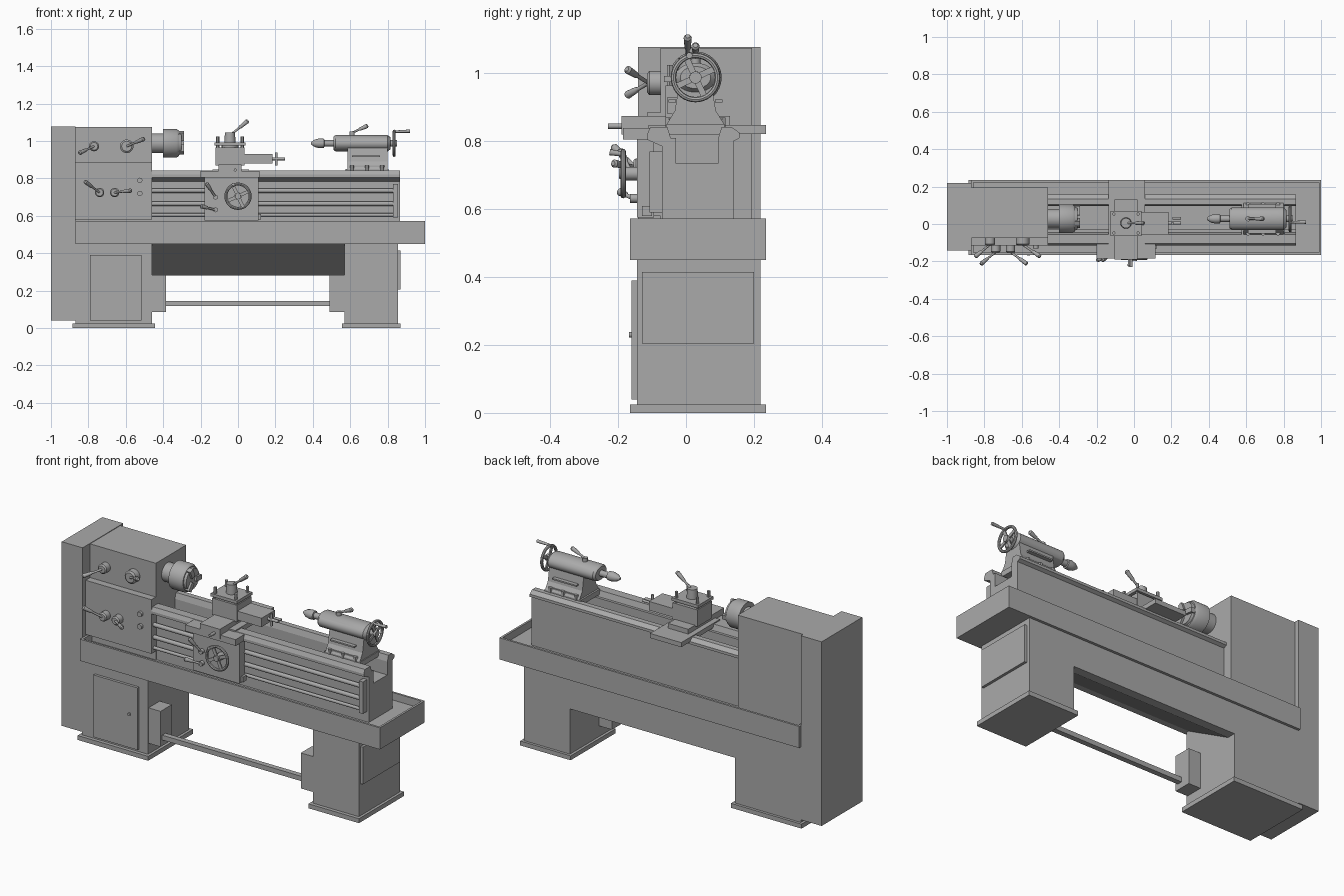
import bpy, bmesh, math
from mathutils import Vector, Matrix

if "Cube" in bpy.data.objects:
    bpy.data.objects.remove(bpy.data.objects["Cube"])

grey = bpy.data.materials.new("machine_grey")
grey.use_nodes = True
grey.diffuse_color = (0.4, 0.4, 0.4, 1)
grey.node_tree.nodes["Principled BSDF"].inputs["Base Color"].default_value = (0.4, 0.4, 0.4, 1)


def finish(name, bm, smooth=False):
    bmesh.ops.recalc_face_normals(bm, faces=bm.faces)
    mesh = bpy.data.meshes.new(name)
    bm.to_mesh(mesh)
    bm.free()
    mesh.materials.append(grey)
    ob = bpy.data.objects.new(name, mesh)
    bpy.context.collection.objects.link(ob)
    if smooth:
        bpy.ops.object.select_all(action='DESELECT')
        ob.select_set(True)
        bpy.context.view_layer.objects.active = ob
        bpy.ops.object.shade_smooth_by_angle(angle=math.radians(35))
    return ob


def box(name, x, y, z):
    bm = bmesh.new()
    bmesh.ops.create_cube(bm, size=1)
    for v in bm.verts:
        for i, r in enumerate((x, y, z)):
            v.co[i] = r[0] if v.co[i] < 0 else r[1]
    return finish(name, bm)


def extrude_x(name, x0, x1, profile):
    """Extrude a (y, z) outline along x."""
    bm = bmesh.new()
    face = bm.faces.new([bm.verts.new((x0, y, z)) for y, z in profile])
    moved = bmesh.ops.extrude_face_region(bm, geom=[face])["geom"]
    for v in moved:
        if isinstance(v, bmesh.types.BMVert):
            v.co.x = x1
    return finish(name, bm)


def lathe(name, start, axis, rings, sides=32, squash=1):
    """Turn (distance, radius) rings about an axis; squash scales world z."""
    bm = bmesh.new()
    turn = Vector(axis).to_track_quat('Z', 'Y')
    loops = []
    for d, r in rings:
        loop = []
        for i in range(sides):
            a = math.tau * i / sides
            co = turn @ Vector((r * math.cos(a), r * math.sin(a), d))
            co.z *= squash
            loop.append(bm.verts.new(co + Vector(start)))
        loops.append(loop)
    for a, b in zip(loops, loops[1:]):
        for i in range(sides):
            j = (i + 1) % sides
            bm.faces.new((a[i], a[j], b[j], b[i]))
    bm.faces.new(loops[0])
    bm.faces.new(loops[-1])
    return finish(name, bm, True)


def rod(name, a, b, r0, r1=None, sides=16):
    d = Vector(b) - Vector(a)
    return lathe(name, a, d, [(0, r0), (d.length, r1 or r0)], sides)


def lever(name, a, b):
    """Thin shaft ending in a thicker rounded grip."""
    d = Vector(b) - Vector(a)
    n = d.length
    lathe(name, a, d, [(0, .006), (n * .5, .006), (n * .55, .009), (n * .94, .012), (n, .007)], 14)


def handwheel(name, centre, axis, radius):
    """Rim, four spokes and hub."""
    bm = bmesh.new()
    grid = []
    for i in range(36):
        a = math.tau * i / 36
        grid.append([bm.verts.new((
            (radius - .008 + .008 * math.cos(t)) * math.cos(a),
            (radius - .008 + .008 * math.cos(t)) * math.sin(a),
            .008 * math.sin(t))) for t in [math.tau * k / 8 for k in range(8)]])
    for i in range(36):
        for k in range(8):
            p, q, m = grid[i], grid[(i + 1) % 36], (k + 1) % 8
            bm.faces.new((p[k], q[k], q[m], p[m]))
    for i in range(2):
        spin = Matrix.Rotation(math.radians(25 + 90 * i), 4, 'Z')
        bmesh.ops.create_cube(bm, size=1, matrix=spin @ Matrix.Diagonal((2 * radius - .016, .018, .007, 1)))
    bmesh.ops.create_cone(bm, cap_ends=True, segments=20, radius1=.018, radius2=.015, depth=.025)
    ob = finish(name, bm, True)
    ob.matrix_world = Matrix.Translation(centre) @ Vector(axis).to_track_quat('Z', 'Y').to_matrix().to_4x4()


# Cabinet legs, base plates and middle panel
for side, x0, x1 in (("left", .57, .855), ("right", -.87, -.46)):
    box(side + "_leg", (x0, x1), (-.145, .22), (.02, .455))
    box(side + "_base_plate", (x0 - .015, x1 + .015), (-.165, .235), (0, .025))
extrude_x("middle_panel", -.46, .57, [(-.14, .455), (.22, .455), (.22, .28), (.17, .28)])
box("cabinet_door", (-.79, -.515), (-.16, -.14), (.04, .39))
rod("door_knob", (-.565, -.158, .23), (-.565, -.168, .23), .008)
box("end_panel", (.85, .87), (-.13, .2), (.205, .415))

# Foot brake
box("right_brake_box", (-.46, -.385), (-.14, -.04), (.085, .285))
box("left_brake_box", (.49, .57), (-.14, -.04), (.085, .285))
box("brake_bar", (-.39, .495), (-.125, -.095), (.118, .145))

# Chip tray with raised rim
box("tray_base", (-.87, 1), (-.165, .235), (.45, .53))
for name, x, y in (("front", (-.87, 1), (-.165, -.153)), ("back", (-.87, 1), (.223, .235)),
                   ("left", (.988, 1), (-.155, .225)), ("right", (-.87, -.858), (-.155, .225))):
    box("tray_rim_" + name, x, y, (.52, .572))

# Headstock and gear cover
box("gear_cover", (-1, -.87), (-.142, .22), (.04, 1.078))
box("headstock", (-.875, -.46), (-.075, .195), (.53, 1.075))
box("gearbox", (-.87, -.46), (-.115, 0), (.58, .885))

# Bed body with central channel, and the overhanging ways
extrude_x("bed", -.465, .865, [(-.07, .53), (.14, .53), (.14, .8), (.158, .81), (.158, .825),
          (.135, .842), (.105, .842), (.095, .81), (.095, .735), (-.03, .735), (-.03, .81),
          (-.045, .81), (-.055, .842), (-.105, .842), (-.115, .82), (-.115, .805), (-.07, .785)])
for name, z, r in (("lead_screw", .735, .012), ("feed_rod", .665, .012), ("control_rod", .605, .009)):
    rod(name, (-.46, -.09, z), (.84, -.09, z), r)
box("rod_bracket", (.83, .855), (-.108, -.065), (.59, .77))

# Saddle and apron
box("apron", (-.18, .11), (-.145, -.095), (.575, .815))
box("apron_lug", (.105, .122), (-.13, -.1), (.58, .61))
for side, x in (("right", (-.2, -.1)), ("left", (.02, .115))):
    box(side + "_saddle_shelf", x, (-.185, -.07), (.805, .84))
box("saddle_shelf_floor", (-.18, .11), (-.185, -.07), (.805, .82))
box("saddle_bridge", (-.135, .06), (-.11, .235), (.822, .848))
box("cross_slide", (-.105, .02), (-.19, .13), (.82, .875))
rod("cross_feed_shaft", (-.015, -.185, .845), (-.015, -.23, .845), .008)
handwheel("apron_handwheel", (0, -.185, .705), (0, -1, 0), .073)
rod("apron_hub", (0, -.14, .705), (0, -.19, .705), .02)
rod("apron_wheel_grip", (-.025, -.185, .762), (-.025, -.225, .768), .007, .009)
for name, a, b in (("feed", (-.12, .7), (-.17, .775)), ("half_nut", (-.12, .632), (-.2, .652))):
    rod(name + "_boss", (a[0], -.14, a[1]), (a[0], -.165, a[1]), .013)
    lever(name + "_lever", (a[0], -.158, a[1]), (b[0], -.195, b[1]))

# Compound slide and tool post
box("compound_base", (-.12, .035), (-.06, .07), (.87, .965))
box("compound_slide", (.03, .185), (-.055, .065), (.88, .93))
rod("compound_screw", (.18, .005, .905), (.25, .005, .905), .008)
rod("compound_crank", (.205, .005, .87), (.205, .005, .94), .007)
rod("compound_grip", (.205, .03, .905), (.25, .03, .905), .007)
rod("tool_post_neck", (-.043, .005, .96), (-.043, .005, .98), .045)
box("tool_post_plate", (-.125, .04), (-.065, .07), (.975, .992))
for x in (-.108, .022):
    for y in (-.048, .053):
        rod("tool_bolt", (x, y, .96), (x, y, 1.025), .009, sides=6)
rod("tool_post_hub", (-.043, .005, .99), (-.043, .005, 1.045), .03, .027)
lever("tool_post_lever", (-.043, .005, 1.03), (.055, .005, 1.11))

# Spindle and chuck with three jaws
AXIS_Y, AXIS_Z = .028, .988
lathe("chuck", (-.465, AXIS_Y, AXIS_Z), (1, 0, 0),
      [(0, .052), (.065, .052), (.065, .077), (.135, .077), (.15, .068), (.15, .062), (.163, .058)])
for i in range(3):
    jaw = box("chuck_jaw", (-.32, -.29), (-.013, .013), (.018, .066))
    jaw.matrix_world = Matrix.Translation((0, AXIS_Y, AXIS_Z)) @ Matrix.Rotation(math.tau * i / 3 + .4, 4, 'X')

# Tailstock
extrude_x("tailstock_foot", .575, .805, [(-.057, .82), (.113, .82), (.113, .85), (-.057, .85)])
extrude_x("tailstock_body", .585, .8, [(-.057, .85), (.113, .85), (.088, .89), (.075, .97), (-.02, .97), (-.033, .89)])
for y0, y1 in ((-.052, -.03), (.086, .108)):
    for z in (.86, .915):
        box("tailstock_panel_rail", (.61, .76), (y0, y1), (z, z + .008))
lathe("tailstock_barrel", (.51, AXIS_Y, AXIS_Z), (1, 0, 0),
      [(0, .05), (.012, .06), (.29, .06), (.305, .045)], squash=.72)
lathe("quill_and_centre", (.39, AXIS_Y, AXIS_Z), (1, 0, 0),
      [(0, .006), (.02, .02), (.045, .026), (.07, .024), (.072, .017), (.13, .017)])
for x in (.61, .69, .77):
    for y in (-.05, .106):
        rod("tailstock_bolt", (x, y, .84), (x, y, .87), .012, sides=6)
rod("tailstock_shaft", (.81, AXIS_Y, AXIS_Z), (.85, AXIS_Y, AXIS_Z), .018)
handwheel("tailstock_handwheel", (.835, AXIS_Y, AXIS_Z), (1, 0, 0), .073)
rod("tailstock_wheel_grip", (.835, .01, 1.05), (.92, .01, 1.053), .006, .009)
rod("clamp_boss", (.61, AXIS_Y, 1.02), (.61, AXIS_Y, 1.05), .014)
lever("clamp_lever", (.6, AXIS_Y, 1.04), (.695, AXIS_Y, 1.083))

# Headstock knobs with angled levers
for x, z, r, y, end in ((-.77, .972, .027, -.075, (-.85, .935)), (-.595, .972, .036, -.075, (-.5, 1.013)),
                        (-.74, .725, .025, -.115, (-.82, .785)), (-.66, .725, .025, -.115, (-.57, .735))):
    lathe("selector_knob", (x, y + .005, z), (0, -1, 0), [(0, r), (.038, r), (.045, r * .75)], 24)
    lever("selector_lever", (x, y - .035, z), (end[0], y - .1, end[1]))
for z in (.72, .79):
    rod("small_knob", (-.525, -.11, z), (-.525, -.13, z), .014)
